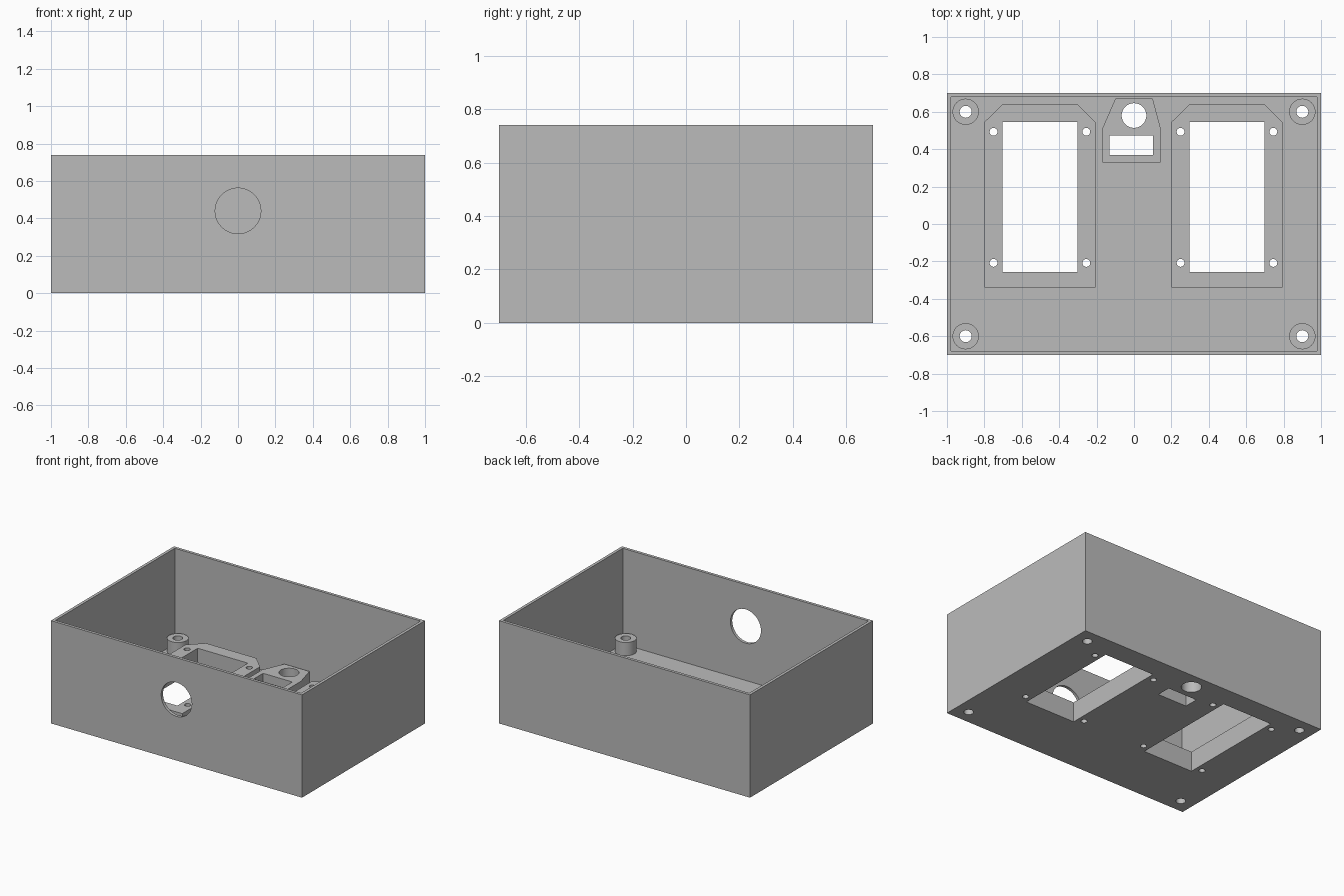
import bpy
import bmesh
from math import cos, sin, tau, radians
from mathutils import Matrix

if "Cube" in bpy.data.objects:
    bpy.data.objects.remove(bpy.data.objects["Cube"])

FLOOR, FRAME_TOP, HEIGHT, WALL = 0.05, 0.145, 0.74, 0.03

grey = bpy.data.materials.new("plain grey")
grey.use_nodes = True
grey.diffuse_color = (0.5, 0.5, 0.5, 1)
grey.node_tree.nodes["Principled BSDF"].inputs["Base Color"].default_value = (0.5, 0.5, 0.5, 1)


def circle(x, y, r, n=48):
    return [(x + r * cos(tau * i / n), y + r * sin(tau * i / n)) for i in range(n)]


def rect(x0, x1, y0, y1):
    return [(x0, y0), (x1, y0), (x1, y1), (x0, y1)]


def add_prism(bm, outline, z0, z1, matrix=Matrix()):
    """Extrude a flat outline from z0 to z1, then move it by the matrix."""
    base = [bm.verts.new(matrix @ Matrix.Translation((x, y, z0)).to_translation()) for x, y in outline]
    face = bm.faces.new(base)
    top = bmesh.ops.extrude_face_region(bm, geom=[face])["geom"]
    shift = matrix.to_3x3() @ Matrix.Translation((0, 0, z1 - z0)).to_translation()
    bmesh.ops.translate(bm, verts=[v for v in top if isinstance(v, bmesh.types.BMVert)], vec=shift)


def make_object(name, bm):
    bmesh.ops.recalc_face_normals(bm, faces=bm.faces)
    mesh = bpy.data.meshes.new(name)
    bm.to_mesh(mesh)
    bm.free()
    obj = bpy.data.objects.new(name, mesh)
    bpy.context.collection.objects.link(obj)
    mesh.materials.append(grey)
    return obj


def prism_part(name, outline, z0, z1):
    bm = bmesh.new()
    add_prism(bm, outline, z0, z1)
    return make_object(name, bm)


parts = []

# Open box: inset the top face and push it down to the floor
bm = bmesh.new()
add_prism(bm, rect(-1, 1, -0.7, 0.7), 0, HEIGHT)
bmesh.ops.recalc_face_normals(bm, faces=bm.faces)
lid = max(bm.faces, key=lambda f: f.calc_center_median().z)
bmesh.ops.inset_region(bm, faces=[lid], thickness=WALL)
floor = bmesh.ops.extrude_discrete_faces(bm, faces=[lid])["faces"][0]
bmesh.ops.translate(bm, verts=floor.verts, vec=(0, 0, FLOOR - HEIGHT))
parts.append(make_object("open_box", bm))

# One cutter holds every opening
cut = bmesh.new()

# Window frames with chamfered back corners, and four screw holes each
for side, cx in (("right", -0.503), ("left", 0.497)):
    outline = [(cx - 0.297, -0.34), (cx + 0.297, -0.34), (cx + 0.297, 0.545),
               (cx + 0.2, 0.64), (cx - 0.2, 0.64), (cx - 0.297, 0.545)]
    parts.append(prism_part(f"{side}_window_frame", outline, FLOOR, FRAME_TOP))
    add_prism(cut, rect(cx - 0.2, cx + 0.2, -0.257, 0.545), -0.1, 0.25)
    for dx in (-0.248, 0.248):
        for y in (-0.208, 0.493):
            add_prism(cut, circle(cx + dx, y, 0.021, 24), -0.1, 0.25)

# Small central mount with a round hole and a slot
mount = [(-0.168, 0.33), (0.142, 0.33), (0.142, 0.513), (0.1, 0.67), (-0.1, 0.67), (-0.168, 0.513)]
parts.append(prism_part("centre_mount", mount, FLOOR, FRAME_TOP))
add_prism(cut, circle(0, 0.58, 0.066), -0.1, 0.25)
add_prism(cut, rect(-0.131, 0.102, 0.369, 0.473), -0.1, 0.25)

# Corner screw bosses
for xname, x in (("right", -0.9), ("left", 0.9)):
    for yname, y in (("front", -0.6), ("back", 0.6)):
        parts.append(prism_part(f"{yname}_{xname}_boss", circle(x, y, 0.07), FLOOR, FRAME_TOP))
        add_prism(cut, circle(x, y, 0.032, 32), -0.1, 0.25)

# Round opening through the front wall
to_front = Matrix.Translation((0, -0.685, 0.44)) @ Matrix.Rotation(radians(90), 4, "X")
add_prism(cut, circle(0, 0, 0.122, 64), -0.1, 0.1, to_front)

cutter = make_object("opening_cutter", cut)
cutter.hide_render = True

# Cut the openings, bake the result and set the shading
for obj in parts:
    mod = obj.modifiers.new("openings", "BOOLEAN")
    mod.operation = "DIFFERENCE"
    mod.solver = "EXACT"
    mod.object = cutter
bpy.context.view_layer.update()
graph = bpy.context.evaluated_depsgraph_get()
baked = [bpy.data.meshes.new_from_object(obj.evaluated_get(graph)) for obj in parts]
bpy.ops.object.select_all(action="DESELECT")
for obj, mesh in zip(parts, baked):
    obj.modifiers.clear()
    obj.data = mesh
    obj.select_set(True)
bpy.data.objects.remove(cutter)
bpy.context.view_layer.objects.active = parts[0]
bpy.ops.object.shade_smooth_by_angle(angle=radians(30))
